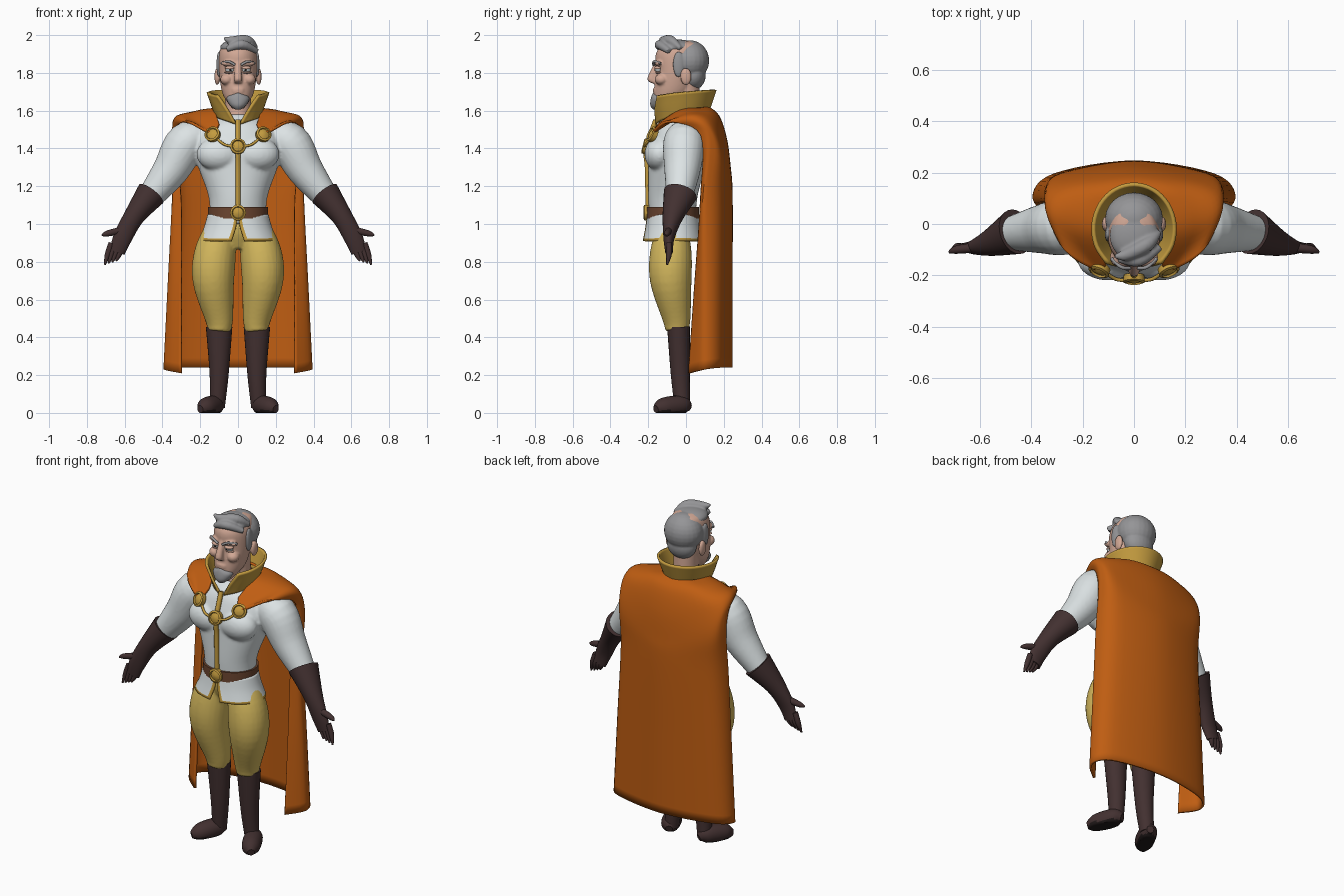
import bpy, bmesh, math
from mathutils import Vector, Matrix

cube = bpy.data.objects.get("Cube")
if cube:
    bpy.data.objects.remove(cube, do_unlink=True)

Y, Z = Vector((0, 1, 0)), Vector((0, 0, 1))


def material(name, *rgb):
    mat = bpy.data.materials.new(name)
    mat.use_nodes = True
    mat.diffuse_color = (*rgb, 1)
    shader = next(node for node in mat.node_tree.nodes if node.type == 'BSDF_PRINCIPLED')
    shader.inputs["Base Color"].default_value = (*rgb, 1)
    shader.inputs["Roughness"].default_value = .7
    return mat


ORANGE = material("cape orange", .52, .11, .006)
GOLD = material("gold trim", .55, .33, .05)
YELLOW = material("trouser yellow", .66, .48, .11)
WHITE = material("shirt white", .72, .77, .78)
LEATHER = material("dark leather", .055, .03, .03)
BROWN = material("belt brown", .15, .06, .03)
SKIN = material("skin", .64, .39, .3)
GREY = material("hair grey", .3, .3, .31)
EYE = material("eye white", .6, .66, .68)
BLACK = material("sole black", .015, .01, .01)


def spline(points, steps):
    """Smooth curve through tuples of numbers."""
    last, out = len(points) - 1, []
    for i in range(last):
        near = [points[min(max(i + shift, 0), last)] for shift in (-1, 0, 1, 2)]
        for step in range(steps):
            t = step / steps
            out.append(tuple(b + t / 2 * (c - a + t * (2*a - 5*b + 4*c - d + t * (3*b - a - 3*c + d)))
                             for a, b, c, d in zip(*near)))
    return out + [points[last]]


def loft(bm, rings, both=False, axis=None, sides=24, steps=5):
    """Closed tube through rings (x, y, z, radius) or (x, y, z, side radius, depth radius)."""
    path = spline(rings, steps)
    centres = [Vector(ring[:3]) for ring in path]
    last = len(path) - 1
    for mirror in ((1, -1) if both else (1,)):
        loops = []
        for i, ring in enumerate(path):
            along = axis or (centres[min(i + 1, last)] - centres[max(i - 1, 0)]).normalized()
            ref = Y if abs(along.y) < .7 else Z
            depth = (ref - along * ref.dot(along)).normalized()
            side = depth.cross(along)
            loop = []
            for q in range(sides):
                angle = math.tau * q / sides
                v = (centres[i] + side * math.cos(angle) * ring[3]
                     + depth * math.sin(angle) * ring[-1])
                loop.append(bm.verts.new((v.x * mirror, v.y, max(v.z, 0))))
            loops.append(loop)
        for low, high in zip(loops, loops[1:]):
            for q in range(sides):
                r = (q + 1) % sides
                bm.faces.new((low[q], low[r], high[r], high[q]))
        bm.faces.new(loops[0])
        bm.faces.new(loops[-1])


def stack(bm, rows, steps=5):
    """Upright central form from rows (z, y, side radius, depth radius)."""
    loft(bm, [(0, y, z, rx, ry) for z, y, rx, ry in rows], axis=Z, sides=40, steps=steps)


def cord(bm, points, radius, both=False):
    loft(bm, [(*point, radius) for point in points], both, sides=10)


def ball(bm, loc, size, both=False):
    for mirror in ((1, -1) if both else (1,)):
        place = Matrix.Translation((loc[0] * mirror, loc[1], loc[2]))
        bmesh.ops.create_uvsphere(bm, u_segments=24, v_segments=14, radius=1,
                                  matrix=place @ Matrix.Diagonal((*size, 1)))


def sheet(bm, rows, steps, hem=False):
    """Cloth from half-rows that run from centre back to front edge, mirrored."""
    full = [[(-x, y, z) for x, y, z in row[:0:-1]] + row for row in rows]
    columns = [spline(column, steps) for column in zip(*[spline(row, steps) for row in full])]
    grid = [[bm.verts.new(point) for point in column] for column in columns]
    wide, tall = len(grid) - 1, len(grid[0]) - 1
    for u in range(wide):
        for v in range(tall):
            face = bm.faces.new((grid[u][v], grid[u + 1][v], grid[u + 1][v + 1], grid[u][v + 1]))
            face.material_index = int(hem and (u in (0, wide - 1) or v == tall - 1))


def finish(name, bm, *mats, voxel=0, thick=0):
    bmesh.ops.recalc_face_normals(bm, faces=bm.faces)
    mesh = bpy.data.meshes.new(name)
    bm.to_mesh(mesh)
    bm.free()
    for mat in mats:
        mesh.materials.append(mat)
    mesh.shade_smooth()
    mesh.set_sharp_from_angle(angle=math.radians(42))
    part = bpy.data.objects.new(name, mesh)
    bpy.context.scene.collection.objects.link(part)
    if thick:
        mod = part.modifiers.new("thickness", 'SOLIDIFY')
        mod.thickness, mod.offset = thick, 0
    if voxel:
        mod = part.modifiers.new("blend", 'REMESH')
        mod.mode, mod.voxel_size, mod.use_smooth_shade = 'VOXEL', voxel, True
        mod = part.modifiers.new("soften", 'SMOOTH')
        mod.factor, mod.iterations = .5, 4


# Shirt: torso, chest muscles and sleeves blended together
bm = bmesh.new()
stack(bm, [(1, -.07, .15, .12), (1.14, -.07, .155, .13), (1.3, -.05, .21, .15), (1.4, -.04, .235, .16),
           (1.47, -.03, .22, .15), (1.53, -.02, .17, .13), (1.58, -.01, .09, .08)])
ball(bm, (.1, -.14, 1.37), (.12, .08, .09), True)
loft(bm, [(.16, 0, 1.46, .08), (.27, -.01, 1.43, .11), (.36, -.02, 1.28, .095), (.5, -.04, 1.1, .06)], True)
finish("shirt", bm, WHITE, voxel=.009)

# Shirt tail: flared, split at the front, with a gold hem
bm = bmesh.new()
rows = []
for z, flare in ((1.05, 0), (.98, .02), (.91, .05)):
    angles = [(math.pi - 3.4 * flare) * i / 6 for i in range(7)]
    rows.append([((.155 + flare) * math.sin(a), (.13 + flare / 2) * math.cos(a) - .07, z) for a in angles])
sheet(bm, rows, 4, hem=True)
finish("shirt_tail", bm, WHITE, GOLD, thick=.012)

# Trousers: two full legs joined at the hips
bm = bmesh.new()
loft(bm, [(.1, -.05, .43, .06), (.1, -.05, .5, .075), (.13, -.08, .7, .11), (.12, -.08, .85, .11),
          (.08, -.07, 1, .08)], True)
stack(bm, [(.87, -.07, .06, .07), (.94, -.07, .12, .1), (1, -.07, .13, .11)])
finish("trousers", bm, YELLOW, voxel=.009)

# Boots with dark soles
bm = bmesh.new()
loft(bm, [(.1, -.04, .455, .07, .06), (.1, -.03, .2, .05, .05), (.11, -.02, .03, .04, .04)], True)
loft(bm, [(.1, .02, .03, .02), (.12, -.02, .04, .05), (.17, -.12, .03, .05), (.2, -.16, .02, .02)], True)
for face in bm.faces:
    face.material_index = int(face.calc_center_median().z < .012)
finish("boots", bm, LEATHER, BLACK)

# Gloves: flared cuff and palm, thumb, four fingers
bm = bmesh.new()
loft(bm, [(.46, -.03, 1.16, .08, .09), (.55, -.07, 1.04, .055, .055), (.61, -.09, .93, .05, .03),
          (.64, -.09, .85, .04, .02)], True)
loft(bm, [(.6, -.09, .97, .02), (.69, -.1, .95, .016), (.72, -.11, .94, .005)], True, sides=12)
for i in range(4):
    x, tip = .67 - i / 50, .785 + i / 150
    loft(bm, [(x, -.09, .9, .015), (x + .02, -.09, .84, .015), (x + .035, -.1, tip, .005)], True, sides=12)
finish("gloves", bm, LEATHER)

# Belt
bm = bmesh.new()
stack(bm, [(z, -.07, .16, .14) for z in (1.03, 1.09)])
finish("belt", bm, BROWN)

# Round dished clasps on belt, chest and shoulders
bm = bmesh.new()
for centre, facing, both in (((0, -.205, 1.06), (0, -1, 0), False), ((0, -.21, 1.41), (0, -1, .25), False),
                             ((.133, -.175, 1.472), (.4, -1, .5), True)):
    out = Vector(facing).normalized()
    rim = ((-.01, .04), (.015, .042), (.02, .032), (.012, .028), (.02, .01))
    loft(bm, [(*(Vector(centre) + out * height), radius) for height, radius in rim], both, out, steps=1)
finish("clasps", bm, GOLD)

# Gold placket, and cords between the clasps
bm = bmesh.new()
cord(bm, [(0, -.16, 1.55), (0, -.21, 1.4), (0, -.205, 1.3), (0, -.2, 1.08)], .014)
cord(bm, [(.11, -.19, 1.45), (.07, -.215, 1.42), (.02, -.22, 1.41)], .007, True)
finish("placket_and_cords", bm, GOLD)

# Cape: mantle over the shoulders, then a long fall behind with edges turned in
bm = bmesh.new()
mantle = [[(0, .11, 1.62), (.1, .08, 1.61), (.12, -.03, 1.6), (.1, -.14, 1.53)],
          [(0, .17, 1.57), (.18, .12, 1.59), (.23, -.02, 1.58), (.14, -.18, 1.48)],
          [(0, .21, 1.45), (.27, .15, 1.52), (.33, .05, 1.56), (.27, -.1, 1.54)],
          [(0, .23, 1.3), (.28, .19, 1.36), (.34, .13, 1.44), (.33, .08, 1.47)]]
fall = []
for z in (1.15, .7, .24):
    width = .4 - z / 20
    fall.append([(0, .24, z), (.8 * width, .19, z), (width, .1, z - .01), (.3, .07 * z, z - .03)])
sheet(bm, mantle + fall, 6)
finish("cape", bm, ORANGE, thick=.014)

# Standing collar: flared ring with an open front that dips to the throat
bm = bmesh.new()
rows = []
for rise in (0, .5, 1):
    row = []
    for i in range(6):
        a = math.pi * (.97 - rise / 5) * i / 5
        dip = (.06 - .03 * rise) * (i / 5) ** 2
        row.append(((.115 + .045 * rise) * math.sin(a), (.135 + .04 * rise) * math.cos(a) - .02,
                    1.59 + .12 * rise - dip))
    rows.append(row)
sheet(bm, rows, 4)
finish("collar", bm, GOLD, thick=.014)

# Head: skull and jaw, neck, nose, brow, cheeks, ears and lips
bm = bmesh.new()
stack(bm, [(1.61, -.13, .03, .03), (1.65, -.1, .06, .07), (1.7, -.07, .085, .1), (1.8, -.05, .1, .11),
           (1.9, -.04, .1, .12), (1.95, -.02, .08, .1), (1.97, -.02, .04, .05)])
stack(bm, [(1.5, -.01, .09, .09), (1.6, 0, .07, .075), (1.76, 0, .07, .07)])
stack(bm, [(1.86, -.15, .014, .014), (1.77, -.18, .022, .025), (1.745, -.165, .02, .015)])
ball(bm, (.045, -.145, 1.85), (.045, .022, .015), True)
ball(bm, (.06, -.13, 1.765), (.034, .036, .03), True)
ball(bm, (.11, 0, 1.78), (.015, .03, .046), True)
for z in (1.713, 1.7):
    ball(bm, (0, -.163, z), (.032, .012, .008))
finish("head", bm, SKIN, voxel=.006)

# Half-closed eyes
bm = bmesh.new()
ball(bm, (.042, -.146, 1.816), (.025, .018, .014), True)
finish("eyes", bm, EYE)
bm = bmesh.new()
ball(bm, (.04, -.161, 1.815), (.006, .005, .006), True)
finish("pupils", bm, BLACK)
bm = bmesh.new()
ball(bm, (.042, -.147, 1.826), (.028, .021, .011), True)
ball(bm, (.044, -.144, 1.802), (.027, .018, .007), True)
finish("eyelids", bm, SKIN)

# Hair: crown, nape, top, sideburns and a swept quiff of two locks
bm = bmesh.new()
ball(bm, (0, .02, 1.865), (.113, .103, .108))
ball(bm, (0, .04, 1.79), (.09, .065, .08))
ball(bm, (0, -.045, 1.935), (.095, .1, .042))
ball(bm, (.1, -.04, 1.845), (.014, .03, .07), True)
loft(bm, [(-.075, -.125, 1.985, .007), (-.03, -.12, 1.97, .024), (.05, -.08, 1.97, .028), (.1, -.03, 1.93, .01)])
loft(bm, [(-.06, -.135, 1.925, .015), (.02, -.14, 1.95, .025), (.1, -.09, 1.915, .015)])
finish("hair", bm, GREY, voxel=.006)

# Eyebrows and goatee
bm = bmesh.new()
cord(bm, [(.016, -.172, 1.842), (.05, -.168, 1.86), (.088, -.134, 1.85)], .007, True)
finish("eyebrows", bm, GREY)
bm = bmesh.new()
stack(bm, [(1.605, -.16, .015, .015), (1.63, -.15, .045, .04), (1.67, -.14, .06, .045), (1.695, -.14, .015, .035)])
finish("goatee", bm, GREY, voxel=.006)
